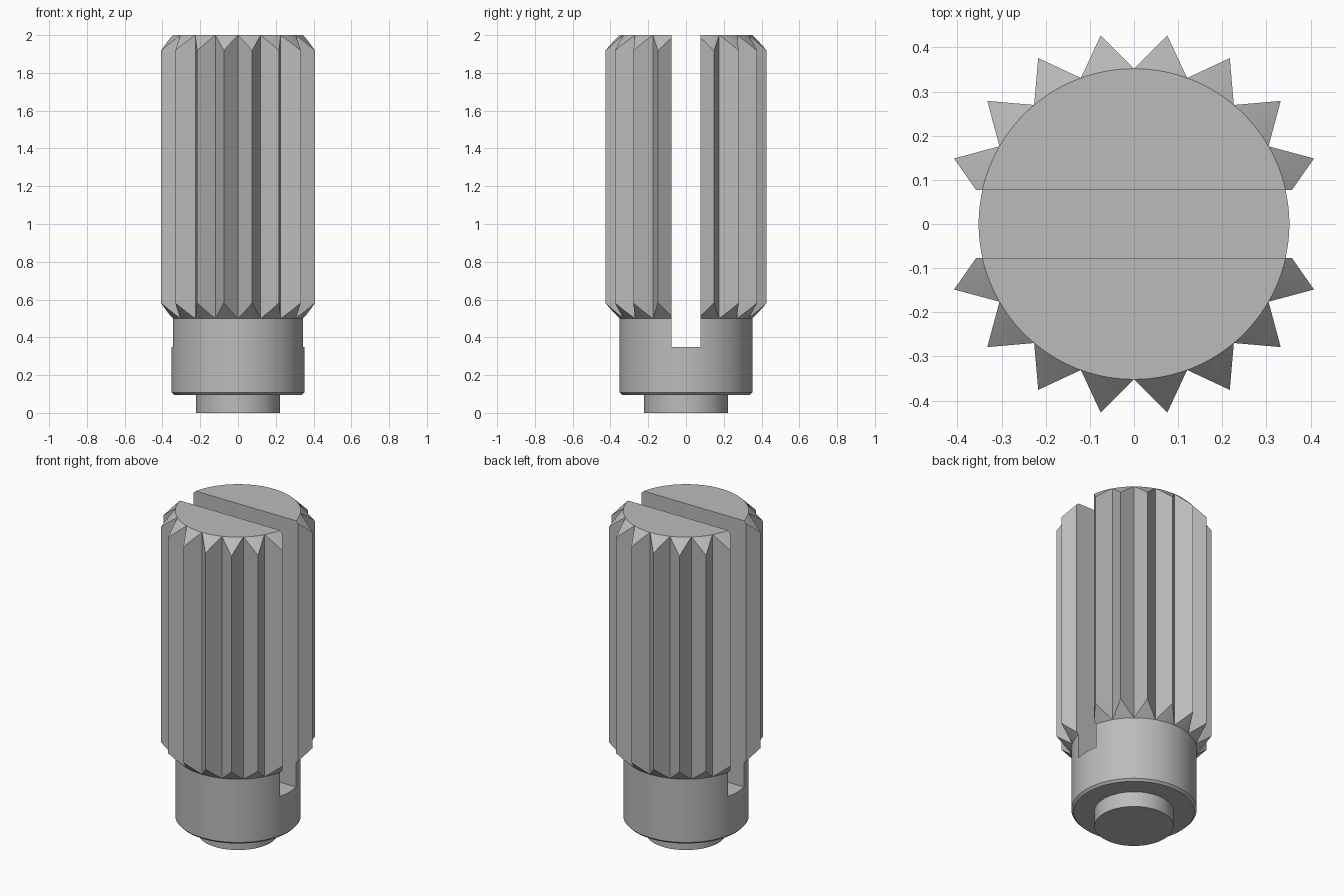
import bpy, bmesh
from math import cos, sin, pi, radians
from mathutils import Vector

cube = bpy.data.objects.get("Cube")
if cube:
    bpy.data.objects.remove(cube, do_unlink=True)

TEETH, STEPS = 18, 8              # STEPS points around each tooth
R_PIN, R_BODY, R_TIP = 0.222, 0.352, 0.434
TOP, TEETH_BASE, COLLAR_BASE = 2.0, 0.5, 0.095
SLOT_HALF, SLOT_FLOOR = 0.077, 0.35

steel = bpy.data.materials.new("grey steel")
steel.use_nodes = True
colour = (0.5, 0.5, 0.5, 1)
steel.diffuse_color = colour
steel.node_tree.nodes["Principled BSDF"].inputs["Base Color"].default_value = colour


def polar(radius, angle):
    return Vector((radius * cos(angle), radius * sin(angle), 0))


# Star outline with straight flanks, one tooth tip on +x
outline = []
for i in range(TEETH):
    for k in range(STEPS):
        mid = 2 * pi * i / TEETH
        half = pi / TEETH
        t = 2 * k / STEPS - 1     # -1 and 1 are valleys, 0 is the tip
        valley = polar(R_BODY, mid + (half if t > 0 else -half))
        outline.append(polar(R_TIP, mid).lerp(valley, abs(t)))


def circle(radius, z):
    return [p.normalized() * radius + Vector((0, 0, z)) for p in outline]


def star(z, slope):
    # Teeth ends follow a 45 degree cone
    return [p + Vector((0, 0, z + slope * (p.length - R_BODY))) for p in outline]


# Pin, chamfered collar and toothed shaft as one closed surface
rings = [
    circle(R_PIN, 0),
    circle(R_PIN, COLLAR_BASE),
    circle(R_BODY - 0.013, COLLAR_BASE),
    circle(R_BODY, COLLAR_BASE + 0.013),
    circle(R_BODY, TEETH_BASE),
    star(TEETH_BASE, 1),
    star(TOP, -1),
    circle(R_BODY, TOP),
]
bm = bmesh.new()
loops = [[bm.verts.new(p) for p in ring] for ring in rings]
for low, high in zip(loops, loops[1:]):
    for i in range(len(low)):
        j = (i + 1) % len(low)
        bm.faces.new((low[i], low[j], high[j], high[i]))
bm.faces.new(loops[0][::-1])
bm.faces.new(loops[-1])
bmesh.ops.remove_doubles(bm, verts=bm.verts, dist=0.0001)
bmesh.ops.recalc_face_normals(bm, faces=bm.faces)
mesh = bpy.data.meshes.new("splined_plug")
bm.to_mesh(mesh)
bm.free()
mesh.materials.append(steel)
plug = bpy.data.objects.new("splined_plug", mesh)
bpy.context.collection.objects.link(plug)

# Slot across the plug along x, open at the top
bpy.ops.mesh.primitive_cube_add(size=1, location=(0, 0, SLOT_FLOOR + 1))
cutter = bpy.context.object
cutter.name = "slot_cutter"
cutter.scale = (2, 2 * SLOT_HALF, 2)
cutter.hide_render = True
cutter.data.materials.append(steel)
slot = plug.modifiers.new("slot", 'BOOLEAN')
slot.operation = 'DIFFERENCE'
slot.solver = 'EXACT'
slot.object = cutter

bpy.ops.object.select_all(action='DESELECT')
plug.select_set(True)
bpy.context.view_layer.objects.active = plug
bpy.ops.object.modifier_apply(modifier="slot")
bpy.data.objects.remove(cutter, do_unlink=True)
bpy.ops.object.shade_smooth_by_angle(angle=radians(25))
